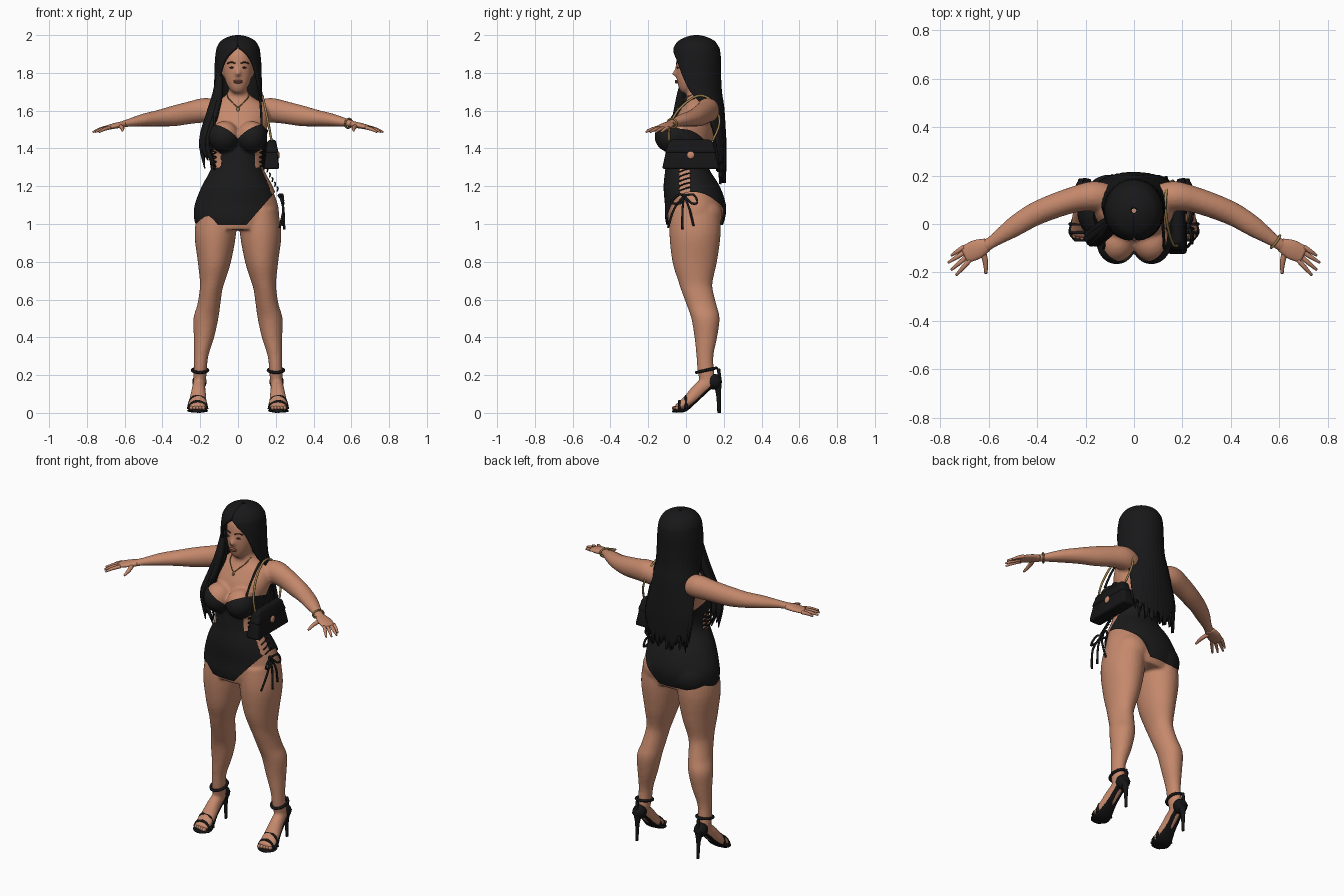
import bpy, bmesh, math, random
from mathutils import Vector, Matrix

random.seed(4)
old = bpy.data.objects.get("Cube")
if old:
    bpy.data.objects.remove(old, do_unlink=True)


def material(name, rgb):
    m = bpy.data.materials.new(name)
    m.use_nodes = True
    m.diffuse_color = (*rgb, 1)
    m.node_tree.nodes["Principled BSDF"].inputs["Base Color"].default_value = (*rgb, 1)
    return m


skin = material("warm skin", (0.56, 0.25, 0.15))
black = material("black cloth", (0.011, 0.011, 0.011))
hair_black = material("black hair", (0.009, 0.009, 0.01))
leather = material("black leather", (0.008, 0.008, 0.009))
gold = material("gold", (0.36, 0.24, 0.08))
lip = material("lip brown", (0.36, 0.12, 0.08))
dark = material("dark brown", (0.05, 0.025, 0.015))


def spline(rows, steps=4):
    """Catmull-Rom interpolation through rows of any width."""
    out = []
    for i in range(len(rows) - 1):
        p = [rows[max(i - 1, 0)], rows[i], rows[i + 1], rows[min(i + 2, len(rows) - 1)]]
        for k in range(steps):
            t = k / steps
            out.append([b + 0.5 * t * (c - a + t * (2*a - 5*b + 4*c - d + t * (3*(b - c) + d - a)))
                        for a, b, c, d in zip(*p)])
    return out + [list(rows[-1])]


def tube(bm, rows, flat=False, n=20, steps=4):
    """Closed sweep; each row is x, y, z, half width, half depth."""
    rows = spline(rows, steps)
    rings = []
    for i, (x, y, z, a, b) in enumerate(rows):
        u, v = Vector((1, 0, 0)), Vector((0, 1, 0))
        if not flat:
            t = Vector(rows[min(i + 1, len(rows) - 1)][:3]) - Vector(rows[max(i - 1, 0)][:3])
            u = t.cross(Vector((0.01, 0.02, 1))).normalized()
            v = u.cross(t).normalized()
        rings.append([bm.verts.new(Vector((x, y, z)) + u * a * math.cos(q) + v * b * math.sin(q))
                      for q in (math.tau * k / n for k in range(n))])
    for r, s in zip(rings, rings[1:]):
        for k in range(n):
            bm.faces.new((r[k], r[(k + 1) % n], s[(k + 1) % n], s[k]))
    bm.faces.new(rings[0][::-1])
    bm.faces.new(rings[-1])


def cord(bm, pts, r):
    tube(bm, [(*p, r, r) for p in pts], n=8)


def ball(bm, loc, size):
    bmesh.ops.create_uvsphere(bm, u_segments=24, v_segments=14, radius=1,
                              matrix=Matrix.Translation(loc) @ Matrix.Diagonal((*size, 1)))


def side(rows, s):
    return [(r[0] * s, *r[1:]) for r in rows]


def finish(name, bm, *mats, smooth=True):
    bmesh.ops.recalc_face_normals(bm, faces=bm.faces)
    me = bpy.data.meshes.new(name)
    bm.to_mesh(me)
    bm.free()
    ob = bpy.data.objects.new(name, me)
    bpy.context.collection.objects.link(ob)
    for m in mats:
        me.materials.append(m)
    for p in me.polygons:
        p.use_smooth = smooth
    return ob


def fuse(ob, voxel, rounds):
    """Merge overlapping solids into one smooth skin."""
    m = ob.modifiers.new("fuse", 'REMESH')
    m.mode, m.voxel_size, m.use_smooth_shade = 'VOXEL', voxel, True
    m = ob.modifiers.new("soften", 'SMOOTH')
    m.factor, m.iterations = 0.5, rounds
    me = bpy.data.meshes.new_from_object(ob.evaluated_get(bpy.context.evaluated_depsgraph_get()))
    ob.modifiers.clear()
    ob.data = me


torso = [(0, .045, .97, .2, .13), (0, .048, 1.03, .215, .145), (0, .05, 1.1, .212, .148),
         (0, .03, 1.2, .174, .135), (0, .005, 1.3, .122, .1), (0, .01, 1.38, .12, .1),
         (0, .035, 1.46, .14, .115), (0, .055, 1.55, .165, .115), (0, .07, 1.62, .155, .09),
         (0, .07, 1.665, .09, .065), (0, .05, 1.7, .052, .052), (0, .04, 1.78, .05, .05)]
head = [(0, 0, 1.693, .02, .022), (0, .01, 1.715, .046, .046), (0, .025, 1.765, .069, .074),
        (0, .04, 1.83, .08, .093), (0, .045, 1.9, .078, .09), (0, .05, 1.955, .05, .06)]
leg = [(.11, .05, 1.08, .1, .13), (.12, .048, .95, .11, .136), (.125, .046, .8, .088, .118),
       (.135, .05, .7, .067, .092), (.143, .058, .65, .06, .084), (.155, .083, .57, .061, .079),
       (.17, .103, .5, .066, .075), (.18, .105, .4, .054, .06), (.195, .1, .3, .038, .045),
       (.2, .105, .22, .035, .044), (.204, .12, .15, .033, .042)]
arm = [(.11, .105, 1.59, .06, .06), (.17, .115, 1.602, .062, .066), (.25, .1, 1.59, .054, .06),
       (.34, .07, 1.572, .051, .055), (.42, .035, 1.56, .048, .044), (.5, -.015, 1.55, .042, .034),
       (.58, -.07, 1.535, .027, .021), (.62, -.095, 1.525, .028, .018)]
foot = [(.204, .14, .17, .032, .03), (.208, .08, .13, .036, .04), (.212, .02, .07, .046, .034),
        (.214, -.03, .037, .05, .022), (.216, -.055, .03, .04, .015)]

# Fused skin: torso, head, limbs
bm = bmesh.new()
tube(bm, torso, True, 40)
tube(bm, head, True, 32)
ball(bm, (0, -.056, 1.795), (.014, .018, .014))
tube(bm, [(0, -.04, 1.845, .008, .01), (0, -.056, 1.8, .012, .014)], True)
for s in (1, -1):
    tube(bm, side(leg, s), True, 28)
    tube(bm, side(arm, s))
    tube(bm, side(foot, s))
    ball(bm, (s * .072, -.072, 1.465), (.078, .085, .08))
    ball(bm, (s * .1, .085, 1.05), (.105, .108, .1))
    ball(bm, (s * .078, .05, 1.81), (.01, .018, .03))
body = finish("body", bm, skin)
fuse(body, .009, 5)

# Hands and toes
bm = bmesh.new()
tips = [(.755, -.13), (.768, -.16), (.755, -.19), (.735, -.212)]
for s in (1, -1):
    tube(bm, side([(.605, -.085, 1.528, .027, .017), (.65, -.105, 1.52, .04, .015),
                   (.7, -.128, 1.508, .036, .011)], s))
    for i, (x, y) in enumerate(tips):
        bx, by = .702 - .008 * i, -.095 - .018 * i
        tube(bm, side([(bx, by, 1.51, .01, .01), ((bx + x) / 2, (by + y) / 2, 1.502, .009, .009),
                       (x, y, 1.487, .005, .005)], s), n=10)
    tube(bm, side([(.625, -.11, 1.52, .013, .013), (.613, -.16, 1.508, .011, .01),
                   (.612, -.205, 1.495, .006, .006)], s), n=10)
    for i in range(5):
        ball(bm, (s * (.183 + .016 * i), -.058 + .004 * i, .026), (.01, .017, .011))
finish("hands_and_toes", bm, skin)

# Face details
bm = bmesh.new()
for z, h in ((1.758, .005), (1.75, .006)):
    ball(bm, (0, -.05, z), (.023, .009, h))
finish("lips", bm, lip)
bm = bmesh.new()
for s in (1, -1):
    ball(bm, (s * .032, -.043, 1.828), (.014, .007, .005))
    cord(bm, side([(.014, -.05, 1.85), (.035, -.046, 1.857), (.056, -.031, 1.85)], s), .0035)
finish("eyes_and_brows", bm, dark)

# Dress: inflated torso, trimmed at neckline and slanted hem
bm = bmesh.new()
tube(bm, [(x - .004, y, z, a + .014, b + .014) for x, y, z, a, b in
          [(0, .045, .92, .208, .135)] + torso[:9]], True, 40)
for s in (1, -1):
    ball(bm, (s * .072, -.073, 1.463), (.084, .094, .087))
    ball(bm, (s * .1, .085, 1.05), (.116, .12, .112))
dress = finish("dress", bm, black, skin)
fuse(dress, .008, 5)
bm = bmesh.new()
bm.from_mesh(dress.data)


def trim(co, no, keep=lambda c: True, clear=True):
    faces = [f for f in bm.faces if keep(f.calc_center_median())]
    geom = set(faces) | {e for f in faces for e in f.edges} | {v for f in faces for v in f.verts}
    bmesh.ops.bisect_plane(bm, geom=list(geom), plane_co=co, plane_no=Vector(no).normalized(),
                           clear_outer=clear)


trim((0, 0, .995), (0, 0, -1))
trim((.04, 0, .99), (1.15, 0, -1))
trim((0, 0, 0), (1, 0, 0), clear=False)
trim((0, -.12, 1.45), (-.65, .4, 1), lambda c: c.x > 0)
trim((0, -.12, 1.45), (.65, .4, 1), lambda c: c.x < 0)
# Bare panels at the waist sides
for f in bm.faces:
    c = f.calc_center_median()
    waist = 1.3 < c.z < 1.4 and abs(c.x) > .09 and -.08 < c.y < .03
    slit = c.x > .08 and 1.16 < c.z < 1.3 and abs(c.y + .008) < .026
    f.material_index = int(waist or slit)
    f.smooth = True
bm.to_mesh(dress.data)
bm.free()

# Lacing, shoulder straps and side bow
bm = bmesh.new()
for s in (1, -1):
    for i in range(4):
        z = 1.305 + .025 * i
        for d in (0, .022):
            cord(bm, side([(.118, -.07, z + d), (.142, -.02, z + .011), (.138, .03, z + .022 - d)], s), .004)
    cord(bm, side([(.125, -.1, 1.525), (.122, -.045, 1.6), (.115, .05, 1.672),
                   (.11, .13, 1.64), (.1, .17, 1.5), (.09, .16, 1.38)], s), .006)
for i in range(5):
    z = 1.175 + .025 * i
    x = .212 - .55 * (z - 1.175)
    cord(bm, [(x - .004, -.036, z), (x, -.008, z + .012), (x - .004, .022, z + .02)], .004)
knot = (.222, -.01, 1.15)
ball(bm, knot, (.012, .014, .012))
for tip in ((.22, -.095, .98), (.245, -.02, .97), (.235, .04, .99)):
    mid = (.24, (tip[1] - .01) * .6, 1.08)
    cord(bm, [knot, mid, tip], .006)
for d in (-1, 1):
    cord(bm, [knot, (.235, d * .04, 1.155), (.24, d * .07 - .01, 1.115), (.24, d * .03, 1.11), knot], .006)
finish("dress_lacing", bm, black)

# Hair: curtain open towards the face, with ragged ends; rows are z, width, depth, centre y, opening
curtain = [(2, .012, .012, .055, 0), (1.992, .05, .05, .055, 0), (1.97, .09, .095, .055, 0),
           (1.94, .11, .117, .055, 2), (1.92, .116, .125, .055, 12), (1.87, .122, .13, .055, 36),
           (1.8, .125, .13, .055, 52), (1.7, .128, .125, .065, 70), (1.62, .138, .112, .09, 92),
           (1.5, .155, .09, .12, 104), (1.4, .16, .07, .145, 104), (1.3, .145, .05, .162, 104)]
bm = bmesh.new()
cols, prev = 60, None
drop = [random.uniform(-.02, .09) for _ in range(cols + 1)]
for z, rx, ry, cy, op in spline(curtain, 3):
    ring = []
    for k in range(cols + 1):
        q = math.radians(op + (360 - 2 * op) * k / cols)
        wave = 1 + .02 * math.sin(k * 1.9) * min(1, 2 - z)
        low = max(0, (1.42 - z) / .12)
        ring.append(bm.verts.new((rx * wave * math.sin(q), cy - ry * wave * math.cos(q), z - drop[k] * low)))
    if prev:
        for k in range(cols):
            bm.faces.new((prev[k], prev[k + 1], ring[k + 1], ring[k]))
    prev = ring
hair = finish("hair", bm, hair_black)
m = hair.modifiers.new("thickness", 'SOLIDIFY')
m.thickness, m.offset = .016, -1

# Front lock over one shoulder
bm = bmesh.new()
for i in range(7):
    dx, dy, dz = (random.uniform(-.02, .02) for _ in range(3))
    tube(bm, [(-.1, .01 + dy / 3, 1.82, .012, .012), (-.108 + dx / 2, -.005 + dy, 1.7, .02, .022),
              (-.14 + dx, -.03 + dy, 1.58, .02, .022), (-.172 + dx, -.055 + dy, 1.48, .018, .02),
              (-.18 + dx, -.05 + dy, 1.4, .014, .014), (-.155 + dx * 2, -.05 + dy, 1.32 + 2 * dz, .003, .003)],
         True, 10)
finish("hair_lock", bm, hair_black)

# Heeled sandals
bm = bmesh.new()
for s in (1, -1):
    tube(bm, side([(.204, .185, .165, .026, .008), (.206, .13, .135, .032, .008), (.21, .06, .07, .034, .008),
                   (.213, 0, .018, .05, .009), (.215, -.04, .01, .055, .009), (.216, -.072, .01, .03, .008)], s))
    ball(bm, (s * .204, .148, .165), (.038, .042, .042))
    tube(bm, side([(.204, .165, .155, .026, .024), (.203, .172, .1, .012, .013),
                   (.203, .175, 0, .007, .009)], s), True, 12)
    loop = [(.201 + .041 * math.cos(q), .108 + .053 * math.sin(q), .226 + .012 * math.sin(q))
            for q in (math.tau * k / 12 for k in range(13))]
    cord(bm, side(loop, s), .008)
    cord(bm, side([(.204, .18, .17), (.203, .172, .235)], s), .009)
    for y, h in ((.0, .088), (-.035, .062)):
        cord(bm, side([(.163, y, .02), (.18, y, h - .013), (.213, y, h), (.248, y, h - .013), (.264, y, .02)], s), .007)
finish("sandals", bm, leather)

# Shoulder bag with flap, clasp and chain
for name, z0, z1, cx, wid, half in (("bag", 1.29, 1.44, .178, .042, .152), ("bag_flap", 1.375, 1.447, .18, .035, .138)):
    bm = bmesh.new()
    bmesh.ops.create_cube(bm, size=2)
    for v in bm.verts:
        top = v.co.z > 0
        v.co = (cx + v.co.x * wid * (.55 if top else 1), .025 + v.co.y * half * (.78 if top else 1), z1 if top else z0)
    bmesh.ops.bevel(bm, geom=bm.edges[:], offset=.014, segments=3, profile=.5, affect='EDGES')
    finish(name, bm, leather)
bm = bmesh.new()
ball(bm, (.213, .025, 1.365), (.008, .02, .02))
finish("bag_clasp", bm, skin)
bm = bmesh.new()
cord(bm, [(.178, -.09, 1.44), (.163, -.085, 1.52), (.145, -.035, 1.61), (.13, .06, 1.678),
          (.135, .14, 1.65), (.16, .178, 1.54), (.178, .14, 1.44)], .006)
finish("bag_chain", bm, gold)

# Jewellery
bm = bmesh.new()
cord(bm, [(-.06, .04, 1.69), (-.05, -.005, 1.665), (-.025, -.03, 1.64), (0, -.042, 1.618),
          (.025, -.03, 1.64), (.05, -.005, 1.665), (.06, .04, 1.69)], .0025)
ball(bm, (0, -.046, 1.607), (.008, .005, .011))
axis = Vector((.8, -.58, -.12)).normalized()
u = axis.cross(Vector((0, 0, 1))).normalized()
w = u.cross(axis)
cord(bm, [Vector((.585, -.073, 1.533)) + u * .031 * math.cos(q) + w * .025 * math.sin(q)
          for q in (math.tau * k / 12 for k in range(13))], .005)
finish("jewellery", bm, gold)
